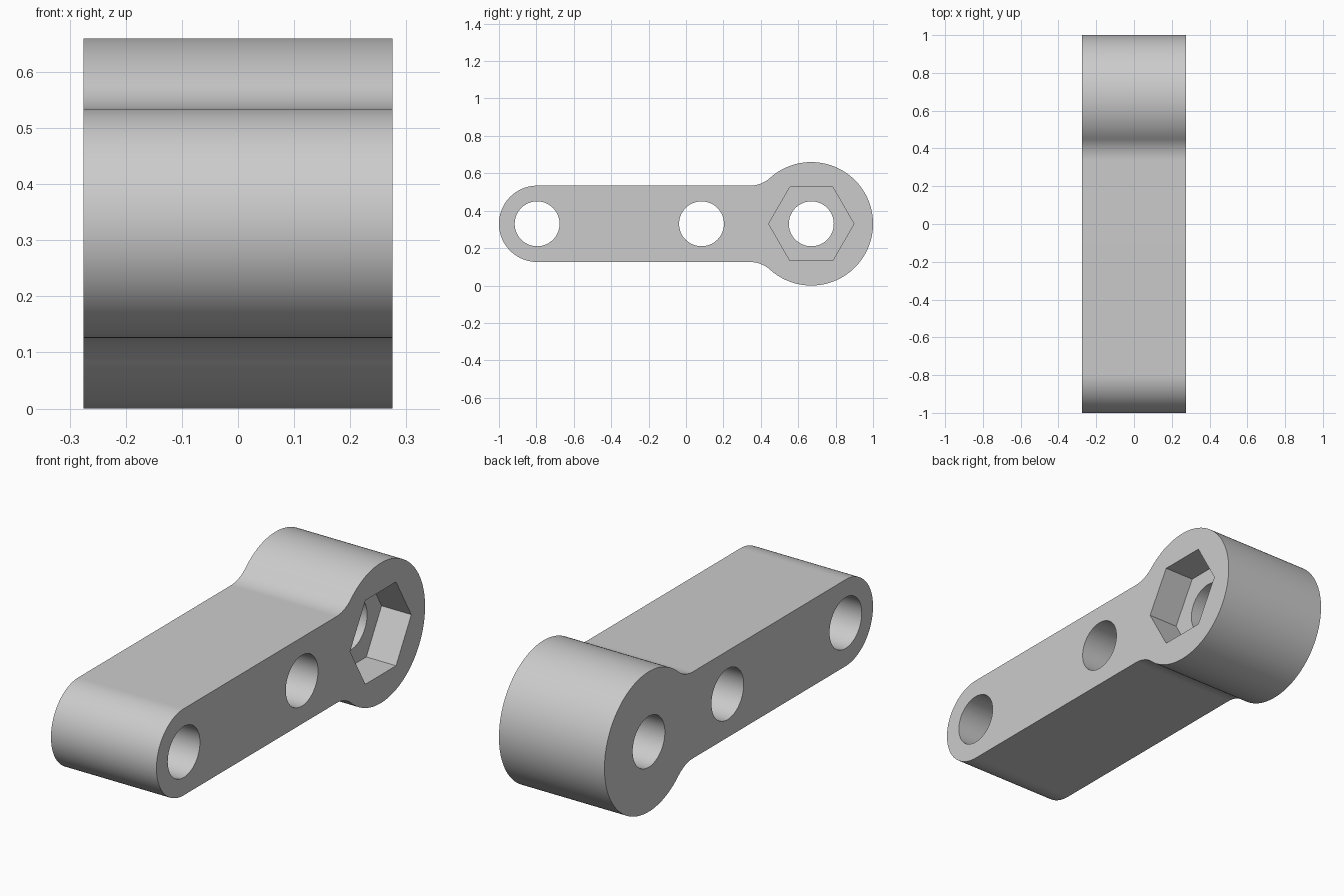
import bpy
import bmesh
from math import sin, cos, pi, atan2

HALF_WIDTH = 0.275
MID_Z = 0.33
HEAD_Y, HEAD_R = 0.67, 0.33
TAIL_Y, TAIL_R = -0.796, 0.204
HOLE_R = 0.12
HEX_R, HEX_DEPTH = 0.228, 0.155

cube = bpy.data.objects.get("Cube")
if cube:
    bpy.data.objects.remove(cube, do_unlink=True)

grey = bpy.data.materials.new("plain grey")
grey.use_nodes = True
colour = (0.6, 0.6, 0.6, 1)
grey.diffuse_color = colour
grey.node_tree.nodes["Principled BSDF"].inputs["Base Color"].default_value = colour


def arc(cy, cz, r, start, end, steps):
    """Points along a circular arc in the side plane."""
    angles = [start + (end - start) * i / steps for i in range(steps + 1)]
    return [(cy + r * cos(a), cz + r * sin(a)) for a in angles]


def prism(name, outline, x0, x1):
    """Side-plane outline extruded across the width."""
    bm = bmesh.new()
    face = bm.faces.new([bm.verts.new((x0, y, z)) for y, z in outline])
    moved = bmesh.ops.extrude_face_region(bm, geom=[face])["geom"]
    verts = [v for v in moved if isinstance(v, bmesh.types.BMVert)]
    bmesh.ops.translate(bm, verts=verts, vec=(x1 - x0, 0, 0))
    bmesh.ops.recalc_face_normals(bm, faces=bm.faces)
    mesh = bpy.data.meshes.new(name)
    bm.to_mesh(mesh)
    bm.free()
    mesh.materials.append(grey)
    obj = bpy.data.objects.new(name, mesh)
    bpy.context.collection.objects.link(obj)
    return obj


# Lever outline: round tail, straight arm, filleted neck, round head
neck_y = 0.34
run = HEAD_Y - neck_y
fillet = (run**2 + TAIL_R**2 - HEAD_R**2) / (2 * (HEAD_R - TAIL_R))
rise = TAIL_R + fillet
slope = atan2(rise, run)

upper = arc(HEAD_Y, 0, HEAD_R, 0, pi - slope, 48)
upper += arc(neck_y, rise, fillet, -slope, -pi / 2, 16)[1:]
upper += arc(TAIL_Y, 0, TAIL_R, pi / 2, pi, 24)
lower = [(y, -z) for y, z in reversed(upper[1:-1])]
lever = prism("lever_arm", [(y, z + MID_Z) for y, z in upper + lower],
              -HALF_WIDTH, HALF_WIDTH)

# Three through holes and a hexagonal nut pocket on the left side
cutters = [prism("hole_cutter", arc(y, MID_Z, HOLE_R, 0, 2 * pi, 64)[:-1], -0.5, 0.5)
           for y in (TAIL_Y, 0.083, HEAD_Y)]
cutters.append(prism("nut_pocket_cutter", arc(HEAD_Y, MID_Z, HEX_R, 0, 2 * pi, 6)[:-1],
                     HALF_WIDTH - HEX_DEPTH, 0.5))

for cutter in cutters:
    cutter.hide_render = True
    cut = lever.modifiers.new(cutter.name, "BOOLEAN")
    cut.operation = "DIFFERENCE"
    cut.solver = "EXACT"
    cut.object = cutter

# Bake the cuts and drop the helpers
bpy.context.view_layer.update()
graph = bpy.context.evaluated_depsgraph_get()
result = bpy.data.meshes.new_from_object(lever.evaluated_get(graph))
lever.modifiers.clear()
lever.data = result
for cutter in cutters:
    bpy.data.objects.remove(cutter, do_unlink=True)

# Smooth curved walls, crisp rims
bpy.ops.object.select_all(action="DESELECT")
lever.select_set(True)
bpy.context.view_layer.objects.active = lever
bpy.ops.object.shade_smooth_by_angle(angle=pi / 6)
